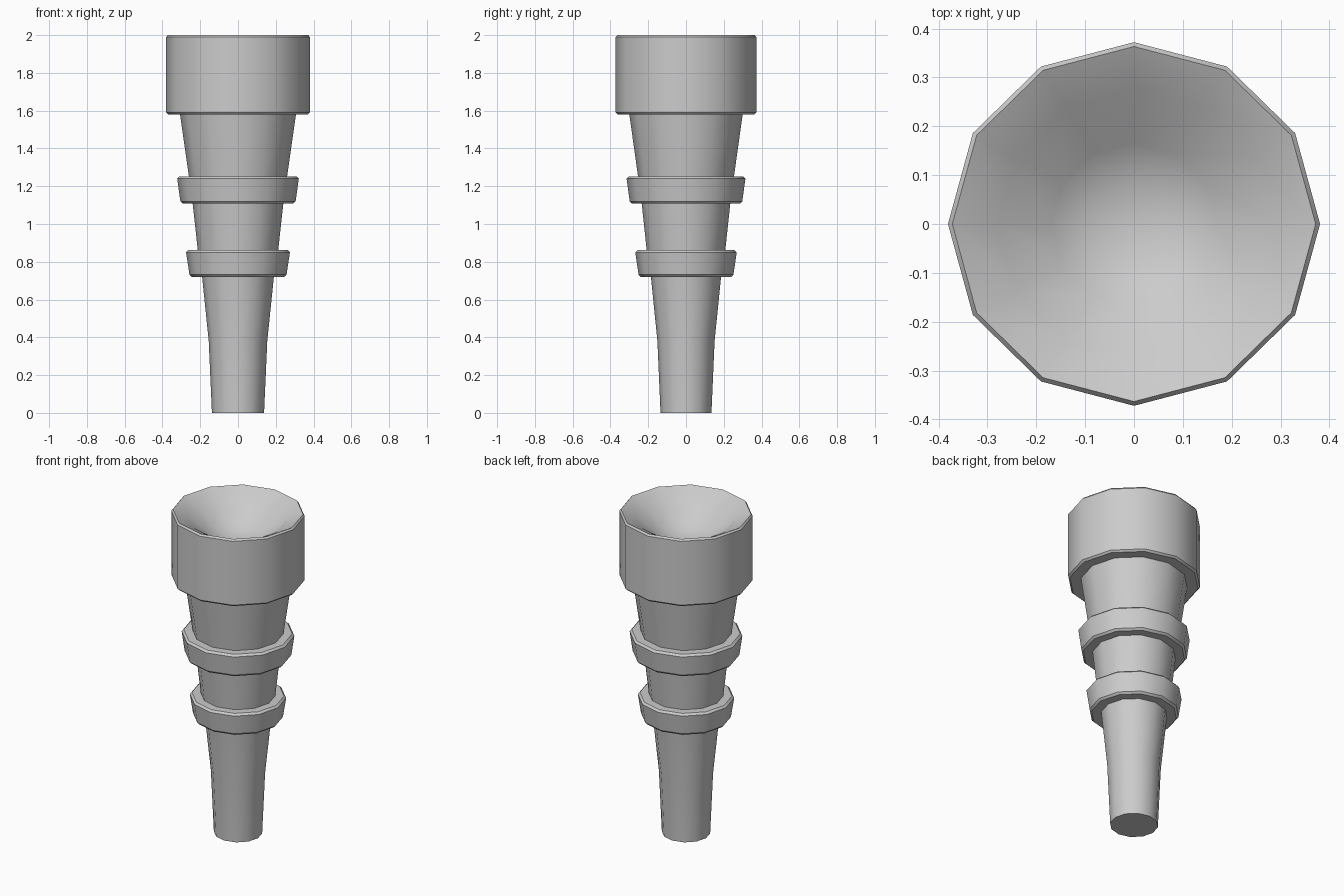
import bpy, bmesh, math

if "Cube" in bpy.data.objects:
    bpy.data.objects.remove(bpy.data.objects["Cube"])

SIDES = 12
Y_SCALE = 0.977


def revolve(name, profile):
    """Spin an (r, z) profile, listed bottom-outside to top, into a 12-sided shell."""
    bm = bmesh.new()
    rings = []
    for r, z in profile:
        if r == 0:
            rings.append([bm.verts.new((0, 0, z))] * SIDES)
        else:
            rings.append([bm.verts.new((r * math.cos(2 * math.pi * i / SIDES),
                                        r * math.sin(2 * math.pi * i / SIDES) * Y_SCALE, z))
                          for i in range(SIDES)])
    for a, b in zip(rings, rings[1:]):
        for i in range(SIDES):
            j = (i + 1) % SIDES
            bm.faces.new(list(dict.fromkeys((a[i], a[j], b[j], b[i]))))
    mesh = bpy.data.meshes.new(name)
    bm.to_mesh(mesh)
    bm.free()
    ob = bpy.data.objects.new(name, mesh)
    bpy.context.collection.objects.link(ob)
    bpy.context.view_layer.objects.active = ob
    bpy.ops.object.select_all(action='DESELECT')
    ob.select_set(True)
    bpy.ops.object.shade_smooth_by_angle(angle=math.radians(32))


def collar(name, z0, z1, r_in0, r_in1, r0, r1):
    """Flared ring with small chamfers, open where it meets the shaft."""
    c = 0.012
    revolve(name, [(r_in0, z0), (r0 - c, z0), (r0, z0 + c),
                   (r1, z1 - c), (r1 - c, z1), (r_in1, z1)])


# tapered shaft sections between the rings
revolve("handle", [(0, 0), (0.138, 0), (0.155, 0.38), (0.19, 0.72)])
revolve("middle_neck", [(0.213, 0.862), (0.24, 1.108)])
revolve("upper_neck", [(0.26, 1.252), (0.307, 1.58)])

# raised rings
collar("lower_ring", 0.72, 0.862, 0.19, 0.213, 0.257, 0.275)
collar("upper_ring", 1.108, 1.252, 0.24, 0.26, 0.305, 0.322)

# cup with hollow bowl
revolve("cup", [(0.307, 1.58), (0.37, 1.58), (0.381, 1.591), (0.381, 1.989),
                (0.372, 2.0), (0.28, 1.953), (0.17, 1.86), (0.09, 1.825), (0, 1.815)])
